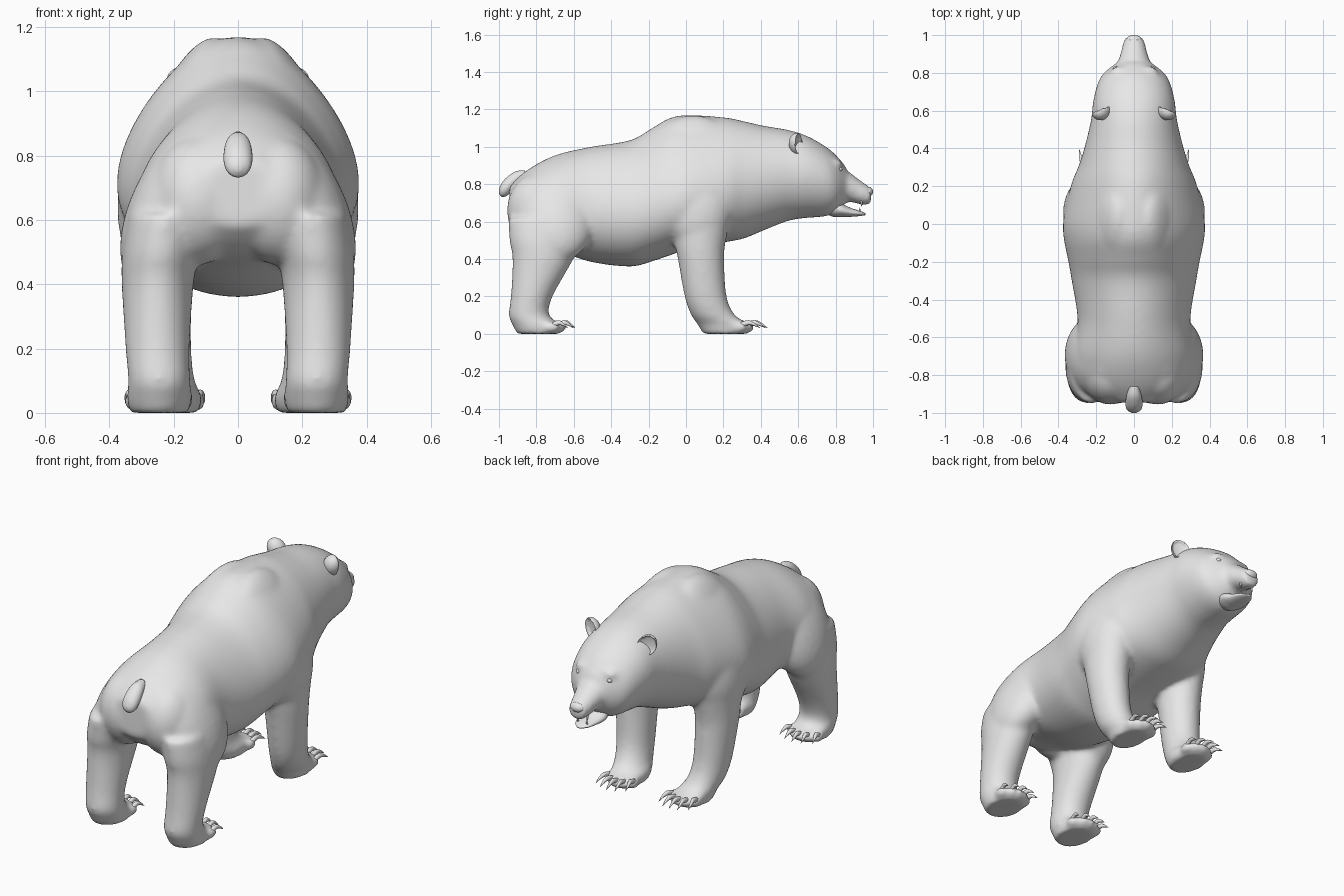
import bpy, bmesh, math
from mathutils import Vector, Matrix

cube = bpy.data.objects.get("Cube")
if cube:
    bpy.data.objects.remove(cube, do_unlink=True)

GREY = 0.8
fur = bpy.data.materials.new("plain grey")
fur.use_nodes = True
fur.diffuse_color = (GREY, GREY, GREY, 1)
fur.node_tree.nodes["Principled BSDF"].inputs["Base Color"].default_value = (GREY, GREY, GREY, 1)


def spline(rows, steps):
    """Smoothly fill in rows between the given ones."""
    pts = [rows[0]] + list(rows) + [rows[-1]]
    out = []
    for a, b, c, d in zip(pts, pts[1:], pts[2:], pts[3:]):
        for k in range(steps):
            t = k / steps
            out.append([0.5 * (2*q + (r-p)*t + (2*p - 5*q + 4*r - s)*t*t + (3*q - p - 3*r + s)*t**3)
                        for p, q, r, s in zip(a, b, c, d)])
    return out + [list(rows[-1])]


def loft(bm, rows, axis, side=1, n=32, steps=5):
    """Rows are x, y, z, two radii and maybe an egg factor; rings lie square to the axis."""
    rings = []
    for x, y, z, ra, rb, *egg in spline(rows, steps):
        ring = []
        for k in range(n):
            a = 2 * math.pi * k / n
            u = ra * math.sin(a) * (1 - sum(egg) * math.cos(a))
            v = rb * math.cos(a)
            off = Vector((u, 0, v)) if axis == "y" else Vector((u, v, 0))
            ring.append(bm.verts.new(Vector((x * side, y, z)) + off))
        rings.append(ring)
    for r0, r1 in zip(rings, rings[1:]):
        for k in range(n):
            bm.faces.new((r0[k], r0[(k+1) % n], r1[(k+1) % n], r1[k]))
    bm.faces.new(rings[0][::-1])
    bm.faces.new(rings[-1])


def ball(bm, centre, radii, tilt=0.0):
    m = Matrix.Translation(centre) @ Matrix.Rotation(tilt, 4, "Y") @ Matrix.Diagonal((*radii, 1))
    return bmesh.ops.create_uvsphere(bm, u_segments=24, v_segments=16, radius=1, matrix=m)["verts"]


def finish(bm, name):
    bmesh.ops.recalc_face_normals(bm, faces=bm.faces)
    for f in bm.faces:
        f.smooth = True
    me = bpy.data.meshes.new(name)
    bm.to_mesh(me)
    bm.free()
    me.materials.append(fur)
    ob = bpy.data.objects.new(name, me)
    bpy.context.collection.objects.link(ob)
    return ob


# Torso, neck and skull: y, top, bottom, half width, egg
TORSO = [(-.945, .79, .58, .12, 0), (-.85, .875, .50, .26, .1), (-.70, .955, .45, .31, .18),
         (-.51, 1.0, .385, .295, .15), (-.30, 1.035, .36, .325, .18), (-.19, 1.095, .385, .342, .22),
         (-.085, 1.155, .42, .358, .28), (.02, 1.17, .455, .36, .3), (.21, 1.157, .49, .325, .22),
         (.31, 1.137, .51, .29, .12), (.42, 1.112, .555, .258, .05), (.55, 1.09, .605, .228, 0),
         (.65, 1.057, .62, .216, -.05), (.745, 1.003, .628, .192, -.05), (.80, .958, .65, .16, 0),
         (.855, .895, .70, .09, 0)]
MUZZLE = [(0, .78, .79, .12, .09), (0, .86, .79, .086, .082), (0, .92, .762, .068, .068),
          (0, .965, .743, .057, .056), (0, .99, .738, .046, .043)]
FRONT_LEG = [(.25, .08, .66, .12, .165), (.25, .075, .5, .113, .139), (.25, .08, .4, .107, .124),
             (.24, .105, .2, .095, .113), (.225, .145, .1, .091, .118), (.205, .2, .05, .094, .139),
             (.205, .21, 0, .084, .12)]
REAR_LEG = [(.22, -.755, .62, .12, .195), (.24, -.76, .5, .12, .185), (.25, -.765, .4, .112, .163),
            (.25, -.825, .2, .1, .112), (.245, -.84, .1, .097, .109), (.245, -.80, .05, .102, .129),
            (.245, -.79, 0, .092, .115)]
PAWS = {"front": (.197, .33, .095, .037), "rear": (.248, -.675, .075, .042)}   # x, toe y, claw, gap

bm = bmesh.new()
loft(bm, [(0, y, (t + b) / 2, w, (t - b) / 2, e) for y, t, b, w, e in TORSO], "y", n=48)
loft(bm, MUZZLE, "y")
for s in (1, -1):
    loft(bm, FRONT_LEG, "z", s)
    loft(bm, REAR_LEG, "z", s)
    ball(bm, (.19 * s, -.695, .645), (.142, .22, .285), -.45 * s)    # haunch
    ball(bm, (.125 * s, -.79, .66), (.15, .168, .2))                 # buttock
    ball(bm, (.225 * s, .06, .72), (.14, .2, .27), -.25 * s)         # shoulder
    ball(bm, (.162 * s, .04, .895), (.108, .26, .29), -.36 * s)      # shoulder blade
    ball(bm, (.08 * s, .79, .907), (.05, .048, .03))                 # brow
    for x, y, _, gap in PAWS.values():                               # toes
        for i in range(-2, 3):
            ball(bm, ((x + i * gap) * s, y - .01 * i * i, .036), (.026, .04, .03))
body = finish(bm, "body")
rm = body.modifiers.new("blend", "REMESH")
rm.mode = "VOXEL"
rm.voxel_size = 0.012
rm.use_smooth_shade = True
sm = body.modifiers.new("soften", "SMOOTH")
sm.factor = 0.5
sm.iterations = 18

# Lower jaw and tail
bm = bmesh.new()
loft(bm, [(0, .70, .71, .03, .04), (0, .78, .678, .065, .05), (0, .83, .662, .075, .037),
          (0, .88, .65, .06, .024), (0, .93, .644, .043, .014), (0, .96, .64, .015, .005)], "y")
finish(bm, "lower_jaw")
bm = bmesh.new()
loft(bm, [(0, -.86, .85, .025, .025), (0, -.91, .827, .04, .042), (0, -.955, .79, .045, .05),
          (0, -.985, .77, .036, .037), (0, -1.0, .762, .012, .012)], "y")
finish(bm, "tail")

# Nose pad
bm = bmesh.new()
ball(bm, (0, .973, .76), (.042, .027, .027))
finish(bm, "nose")

for s, side in ((1, "left"), (-1, "right")):
    # Cupped ear, hollow towards the front
    bm = bmesh.new()
    for v in ball(bm, (0, 0, 0), (.05, .048, .062)):
        if v.co.y > 0:
            v.co.y *= -0.3 if v.co.y > .02 else .5
    turn = Matrix.Rotation(-.4 * s, 4, "Z") @ Matrix.Rotation(.5 * s, 4, "Y")
    bm.transform(Matrix.Translation((.174 * s, .598, 1.014)) @ turn)
    finish(bm, side + "_ear")

    # Eye
    bm = bmesh.new()
    ball(bm, (.096 * s, .82, .88), (.016, .016, .013))
    finish(bm, side + "_eye")

    # Upper and lower fangs
    bm = bmesh.new()
    loft(bm, [(.038, .935, .72, .007, .007), (.038, .938, .695, .005, .005),
              (.038, .94, .68, .001, .001)], "z", s, n=8, steps=2)
    loft(bm, [(.028, .925, .645, .006, .006), (.028, .928, .662, .004, .004),
              (.028, .93, .675, .001, .001)], "z", s, n=8, steps=2)
    finish(bm, side + "_fangs")

    # Curved claws
    for paw, (x, y, length, gap) in PAWS.items():
        bm = bmesh.new()
        for i in range(-2, 3):
            cx, cy = x + i * gap, y - .01 * i * i
            loft(bm, [(cx, cy, .045, .013, .016), (cx + i * .003, cy + length * .45, .06, .011, .013),
                      (cx + i * .007, cy + length * .8, .05, .007, .008),
                      (cx + i * .009, cy + length * 1.1, .032, .001, .001)], "y", s, n=10, steps=3)
        finish(bm, f"{side}_{paw}_claws")
